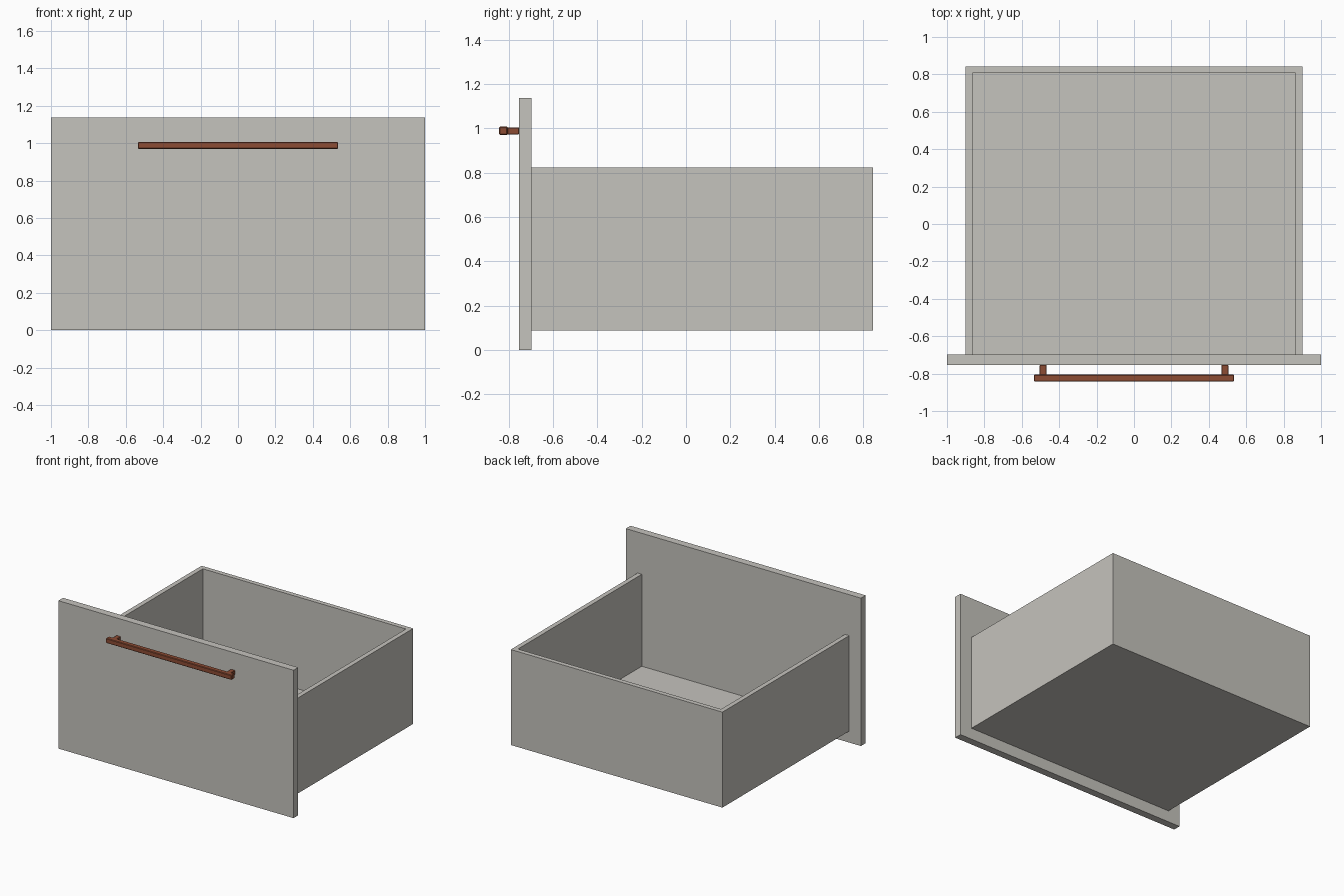
import bpy

cube = bpy.data.objects.get("Cube")
if cube:
    bpy.data.objects.remove(cube, do_unlink=True)


def material(name, rgb):
    mat = bpy.data.materials.new(name)
    mat.use_nodes = True
    color = (*rgb, 1)
    mat.diffuse_color = color
    mat.node_tree.nodes["Principled BSDF"].inputs["Base Color"].default_value = color
    return mat


def box(name, low, high, mat, bevel=0):
    """Add a box spanning two opposite corners."""
    center = [(a + b) / 2 for a, b in zip(low, high)]
    bpy.ops.mesh.primitive_cube_add(size=1, location=center)
    obj = bpy.context.object
    obj.name = name
    obj.scale = [b - a for a, b in zip(low, high)]
    bpy.ops.object.transform_apply(location=False, rotation=False, scale=True)
    obj.data.materials.append(mat)
    if bevel:
        mod = obj.modifiers.new("Eased edges", 'BEVEL')
        mod.width = bevel
        mod.segments = 1
    return obj


grey = material("warm grey board", (0.56, 0.547, 0.508))
copper = material("copper brown", (0.262, 0.072, 0.034))

# Main dimensions
front_y, joint_y, back_y = -0.754, -0.697, 0.843
half_width, board = 0.9, 0.036
base_z, floor_z, rim_z = 0.088, 0.115, 0.822
inner = half_width - board

# Drawer boards
box("front_panel", (-1, front_y, 0), (1, joint_y, 1.137), grey)
box("bottom_panel", (-half_width, joint_y, base_z), (half_width, back_y, floor_z), grey)
box("back_panel", (-inner, back_y - board, floor_z), (inner, back_y, rim_z), grey)

# Side boards and handle posts, one on each side
for side, s in (("left", 1), ("right", -1)):
    x0, x1 = sorted((s * inner, s * half_width))
    box(side + "_side_panel", (x0, joint_y, floor_z), (x1, back_y, rim_z), grey)
    x0, x1 = sorted((s * 0.468, s * 0.504))
    box(side + "_handle_post", (x0, -0.806, 0.972), (x1, front_y, 1.004), copper, 0.002)

# Handle bar
box("handle_bar", (-0.535, -0.843, 0.97), (0.535, -0.805, 1.007), copper, 0.004)
